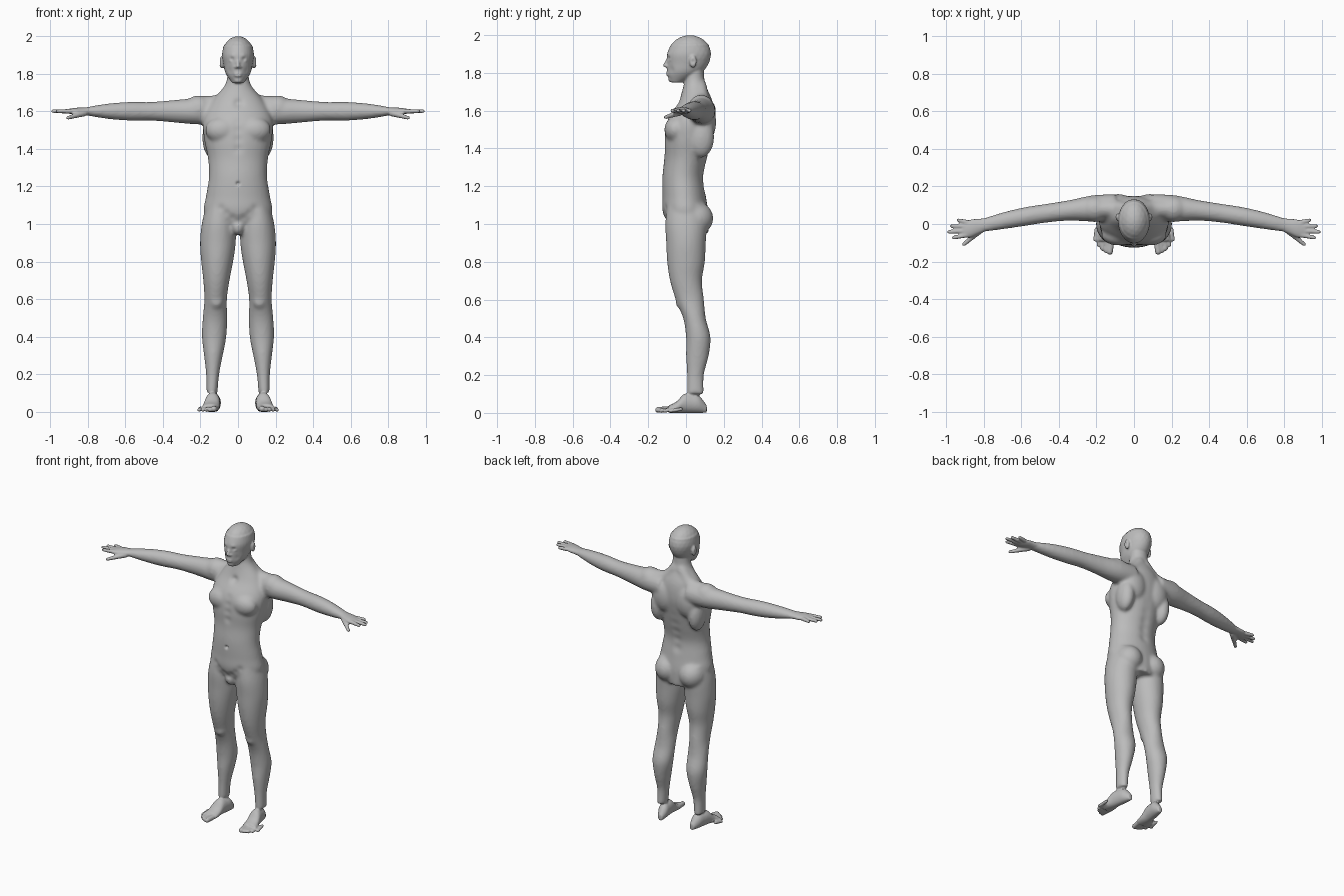
import bpy
import bmesh
from math import cos, sin, tau, exp, copysign
from mathutils import Vector, Matrix

if "Cube" in bpy.data.objects:
    bpy.data.objects.remove(bpy.data.objects["Cube"], do_unlink=True)

skin = bpy.data.materials.new("grey_skin")
skin.use_nodes = True
grey = (0.5, 0.5, 0.5, 1)
skin.diffuse_color = grey
skin.node_tree.nodes["Principled BSDF"].inputs["Base Color"].default_value = grey
SIDES = (1, -1)


def spline(rows, steps=6):
    """Smooth curve through rows of numbers."""
    curve = []
    for index in range(len(rows) - 1):
        before, start = rows[max(index - 1, 0)], rows[index]
        end, after = rows[index + 1], rows[min(index + 2, len(rows) - 1)]
        for step in range(steps):
            t = step / steps
            curve.append([b + t * ((c - a) + t * ((2 * a - 5 * b + 4 * c - d) + t * (3 * b - a - 3 * c + d))) / 2
                          for a, b, c, d in zip(before, start, end, after)])
    return curve + [list(rows[-1])]


def loft(shape, axis, first, spacing, centre, rows, side=1, count=32):
    """Skin over evenly spaced ellipses; a row is two radii and an optional offset for the centre rule."""
    stations = [(first + spacing * index, *row) for index, row in enumerate(rows)]
    rings = []
    for place, wide, deep, *offset in spline(stations):
        across, along = centre(place, deep, *offset)
        ring = []
        for corner in range(count):
            angle = tau * corner / count
            point = [across + wide * cos(angle), along + deep * sin(angle)]
            point.insert(axis, place)
            ring.append(shape.verts.new((point[0] * side, point[1], point[2])))
        rings.append(ring)
    for lower, upper in zip(rings, rings[1:]):
        for corner in range(count):
            following = (corner + 1) % count
            shape.faces.new((lower[corner], lower[following], upper[following], upper[corner]))
    shape.faces.new(rings[0])
    shape.faces.new(rings[-1])


def ball(shape, place, size, side=1):
    """Ellipsoid."""
    x, y, z = place
    matrix = Matrix.Translation((x * side, y, z)) @ Matrix.Diagonal((*size, 1))
    bmesh.ops.create_icosphere(shape, subdivisions=3, radius=1, matrix=matrix)


def tube(shape, side, *points):
    """Round digit through points, each a place and a radius."""
    for x, y, z, radius in spline(points, 12):
        ball(shape, (x, y, z), (radius, radius, radius), side)


def fuse(name, shape, voxel, rounds):
    """Merge overlapping solids into one softened skin."""
    bmesh.ops.recalc_face_normals(shape, faces=shape.faces)
    mesh = bpy.data.meshes.new(name)
    shape.to_mesh(mesh)
    shape.free()
    fused = bpy.data.objects.new(name, mesh)
    bpy.context.collection.objects.link(fused)
    remesh = fused.modifiers.new("merge", "REMESH")
    remesh.mode = "VOXEL"
    remesh.voxel_size = voxel
    soften = fused.modifiers.new("soften", "SMOOTH")
    soften.factor = 0.5
    soften.iterations = rounds
    graph = bpy.context.evaluated_depsgraph_get()
    baked = bpy.data.meshes.new_from_object(fused.evaluated_get(graph))
    fused.modifiers.clear()
    fused.data = baked
    return fused


def middle_line(z, deep, y):
    return 0, y


def leg_line(z, deep, y):
    return 0.143 - 0.04 * z, y


def arm_line(x, deep):
    return 0.09 - 0.15 * x * x, 1.6


def foot_line(y, deep):
    return 0.135 - 0.15 * y, deep


# Trunk and neck
shape = bmesh.new()
loft(shape, 2, 0.95, 0.1, middle_line, [
    (.1, .09, .03), (.18, .12, 0), (.17, .115, -.01), (.155, .11, -.015), (.16, .115, 0),
    (.18, .125, .01), (.185, .125, .025), (.14, .09, .05), (.065, .055, .045), (.06, .05, .045)])
ball(shape, (0, -.07, .99), (.035, .04, .05))

for side in SIDES:
    # Legs, kneecaps and buttocks
    loft(shape, 2, 1.1, -0.1, leg_line, [
        (.07, .1, 0), (.09, .11, 0), (.095, .105, 0), (.085, .1, 0), (.07, .085, 0), (.06, .075, .02),
        (.065, .06, .045), (.065, .065, .065), (.05, .06, .06), (.035, .045, .05), (.03, .045, .05)], side)
    ball(shape, (.115, -.03, .59), (.035, .025, .04), side)
    ball(shape, (.09, .05, 1.03), (.085, .095, .09), side)
    # Arms
    loft(shape, 0, 0.1, 0.12, arm_line, [
        (.07, .07), (.07, .07), (.055, .06), (.05, .05), (.05, .05), (.045, .04), (.035, .02)], side)
    # Chest, shoulder, shoulder blade, flank and neck slope
    ball(shape, (.085, -.055, 1.5), (.09, .06, .07), side)
    ball(shape, (.21, .08, 1.61), (.08, .07, .075), side)
    ball(shape, (.085, .1, 1.54), (.085, .06, .11), side)
    ball(shape, (.14, .08, 1.46), (.05, .07, .11), side)
    tube(shape, side, (.02, .07, 1.73, .04), (.09, .08, 1.65, .045), (.2, .08, 1.63, .05))
trunk = fuse("trunk_and_limbs", shape, 0.01, 6)

# Head joins the softened trunk and limbs
shape = bmesh.new()
shape.from_mesh(trunk.data)
bpy.data.objects.remove(trunk, do_unlink=True)
loft(shape, 2, 1.75, 0.05, middle_line, [
    (.03, .035, -.05), (.065, .09, -.01), (.078, .11, .01), (.085, .115, .015), (.077, .1, .02)])
ball(shape, (0, .02, 1.9), (.085, .113, .1))
# Nose, lips and chin
tube(shape, 1, (0, -.09, 1.88, .009), (0, -.112, 1.84, .01))
for height in (1.79, 1.8):
    ball(shape, (0, -.096, height), (.022, .009, .006))
ball(shape, (0, -.08, 1.765), (.022, .014, .013))

for side in SIDES:
    # Nostril, eye and ear
    ball(shape, (.01, -.1, 1.835), (.01, .012, .008), side)
    ball(shape, (.033, -.078, 1.87), (.015, .014, .011), side)
    ball(shape, (.087, .037, 1.86), (.013, .019, .033), side)
    # Palm, fingers and thumb
    loft(shape, 0, 0.78, 0.045, arm_line, [(.034, .023), (.04, .02), (.047, .018), (.04, .01)], side)
    for finger, reach in enumerate((.935, .97, .985, .96)):
        tube(shape, side, (.89, .01 - .023 * finger, 1.6, .013), (reach, .02 - .031 * finger, 1.6, .01))
    tube(shape, side, (.82, -.035, 1.59, .018), (.905, -.108, 1.565, .01))
    # Foot and toes
    loft(shape, 1, 0.11, -0.04, foot_line, [
        (.015, .02), (.033, .045), (.037, .05), (.04, .05), (.045, .03), (.05, .02)], side)
    for toe, radius in enumerate((.016, .012, .012, .011, .01)):
        x, back = .12 + .02 * toe, .004 * toe * toe
        tube(shape, side, (x, back - .09, .02, radius), (x + .008, back - .148, radius, radius))
body = fuse("body", shape, 0.006, 2)

# Sculpted details, each a place, a reach and a push
brushes = [
    ((.033, -.095, 1.88), .013, (0, .008, 0)),   # eye socket
    ((.032, -.095, 1.893), .014, (0, -.005, 0)),  # brow
    ((.045, -.08, 1.815), .02, (0, .006, 0)),    # cheek
    ((.1, .037, 1.86), .01, (-.006, 0, 0)),      # ear hollow
    ((0, -.1, 1.795), .005, (0, .004, 0)),       # mouth
    ((0, -.125, 1.215), .009, (0, .016, 0)),     # navel
    ((0, -.05, 1.645), .025, (0, .014, 0)),      # throat notch
]
for step in range(7):
    brushes.append(((0, .1, 1.2 + .06 * step), .03, (0, -.007, 0)))  # spine groove
for step in range(4):
    brushes.append(((0, -.115, 1.4 + .05 * step), .025, (0, .006, 0)))  # breastbone groove
    brushes.append(((.03 * step, -.11, 1.01 + .025 * step), .02, (0, .005, 0)))  # groin crease
brushes = [(Vector(place), reach, Vector(push)) for place, reach, push in brushes]
for vertex in body.data.vertices:
    side = copysign(1, vertex.co.x)
    here = Vector((abs(vertex.co.x), vertex.co.y, vertex.co.z))
    for place, reach, push in brushes:
        if abs(here.z - place.z) < 3 * reach:
            gap = (here - place).length / reach
            vertex.co += Vector((push.x * side, push.y, push.z)) * exp(-gap * gap)

# One smooth grey skin
body.data.materials.clear()
body.data.materials.append(skin)
for face in body.data.polygons:
    face.material_index = 0
    face.use_smooth = True
